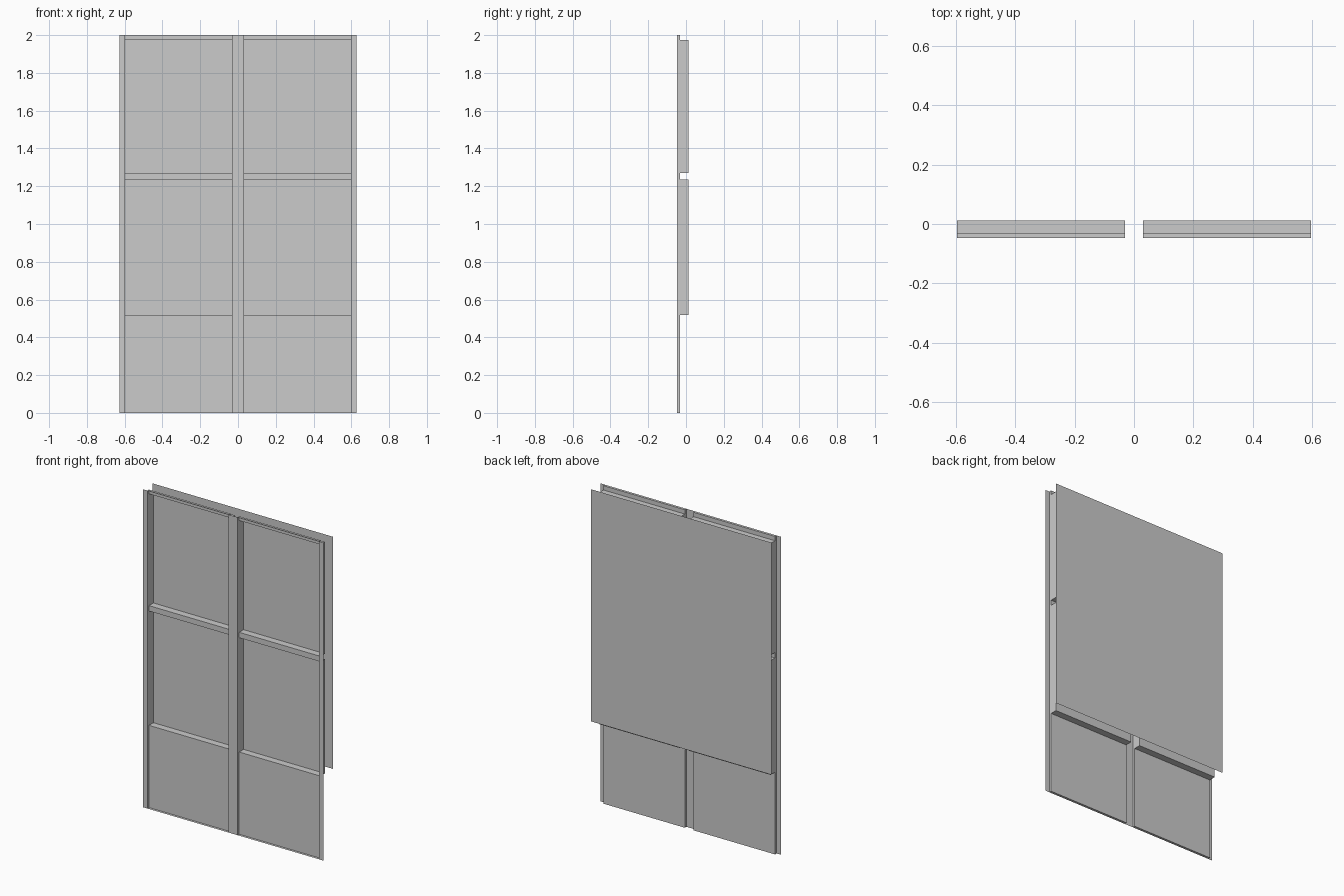
import bpy

if "Cube" in bpy.data.objects:
    bpy.data.objects.remove(bpy.data.objects["Cube"])

# Depth levels, front to back
Y_FACE, Y_RECESS, Y_TRAY, Y_BACK = -0.048, -0.032, 0.012, 0.048
HALF_W, X_OUT, X_IN, TOP = 0.627, 0.597, 0.031, 2.0
TRAYS = {"middle": (0.517, 1.236), "upper": (1.27, 1.973)}


def make(name, verts, faces):
    mesh = bpy.data.meshes.new(name)
    mesh.from_pydata(verts, [], faces)
    mesh.update()
    obj = bpy.data.objects.new(name, mesh)
    bpy.context.collection.objects.link(obj)
    return obj


def rect(x0, x1, z0, z1, y):
    return [(x0, y, z0), (x1, y, z0), (x1, y, z1), (x0, y, z1)]


def sheet(name, x0, x1, z0, z1, y):
    """Thin upright sheet facing the front."""
    return make(name, rect(x0, x1, z0, z1, y), [(0, 1, 2, 3)])


def tray(name, x0, x1, z0, z1, y0, y1, closed):
    """Four thin walls running backwards, optionally closed at the back."""
    verts = rect(x0, x1, z0, z1, y0) + rect(x0, x1, z0, z1, y1)
    faces = [(i, (i + 1) % 4, (i + 1) % 4 + 4, i + 4) for i in range(4)]
    if closed:
        faces.append((4, 5, 6, 7))
    return make(name, verts, faces)


# Front stiles
sheet("left_stile", -HALF_W, -X_OUT, 0, TOP, Y_FACE)
sheet("centre_stile", -X_IN, X_IN, 0, TOP, Y_FACE)
sheet("right_stile", X_OUT, HALF_W, 0, TOP, Y_FACE)

for side, x0, x1 in (("left", -X_OUT, -X_IN), ("right", X_IN, X_OUT)):
    # Shallow surround of the whole door leaf
    tray(f"{side}_surround", x0, x1, 0, TOP, Y_FACE, Y_RECESS, False)
    # Recessed lower panel and rails
    for part, z0, z1 in (("lower_panel", 0, TRAYS["middle"][0]),
                         ("middle_rail", TRAYS["middle"][1], TRAYS["upper"][0]),
                         ("top_rail", TRAYS["upper"][1], TOP)):
        sheet(f"{side}_{part}", x0, x1, z0, z1, Y_RECESS)
    # Deep window recesses
    for level, (z0, z1) in TRAYS.items():
        tray(f"{side}_{level}_recess", x0, x1, z0, z1, Y_RECESS, Y_TRAY, True)

# Separate sheet behind the windows
sheet("back_sheet", -HALF_W, HALF_W, 0.54, TOP, Y_BACK)
